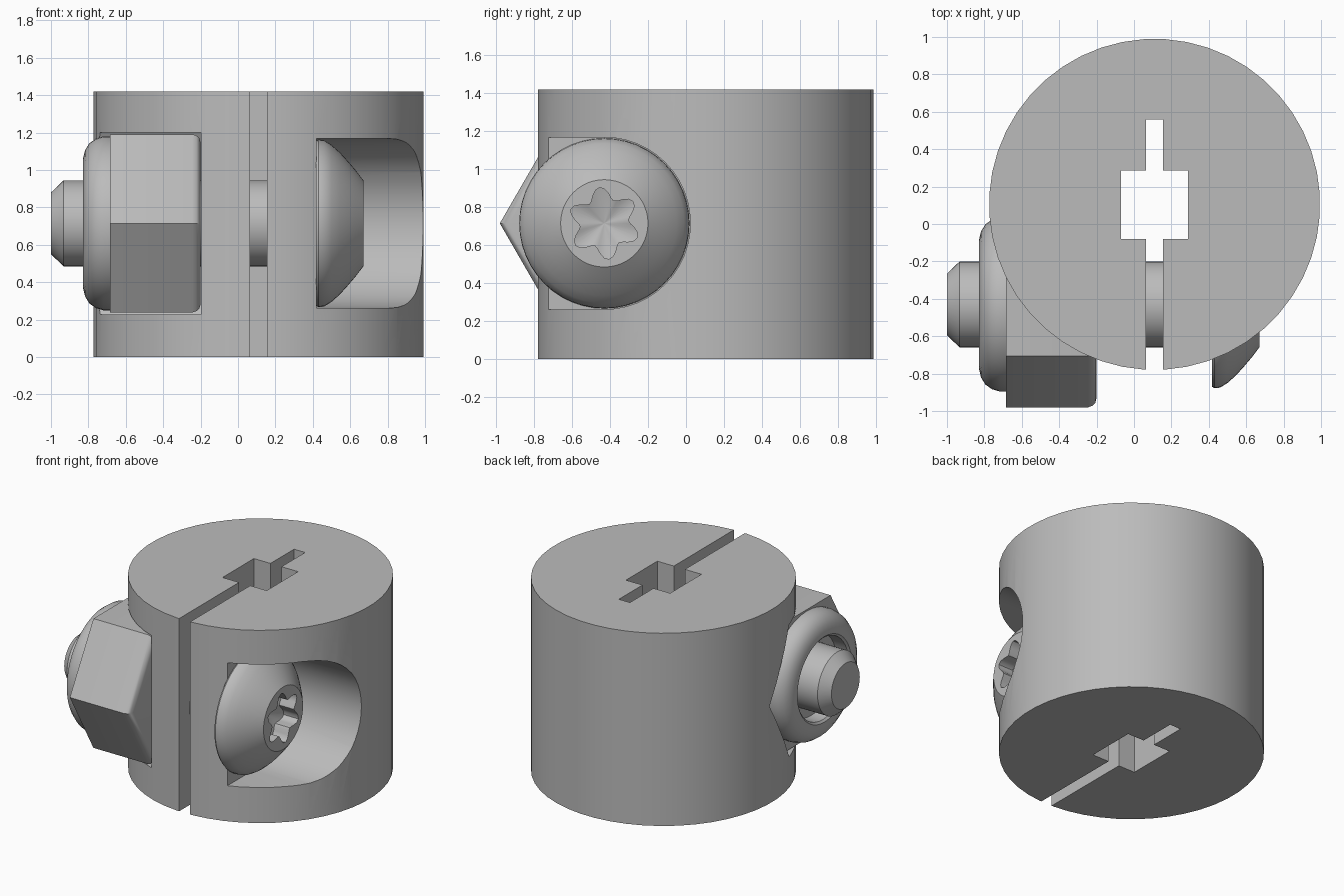
import bpy, bmesh
from math import sin, cos, pi, radians

cube = bpy.data.objects.get("Cube")
if cube:
    bpy.data.objects.remove(cube)

grey = bpy.data.materials.new("plain grey")
grey.use_nodes = True
grey.diffuse_color = (0.5, 0.5, 0.5, 1)
grey.node_tree.nodes["Principled BSDF"].inputs["Base Color"].default_value = (0.5, 0.5, 0.5, 1)

BOLT_Y, BOLT_Z = -0.43, 0.715
HEIGHT = 1.42
CX, CY = 0.11, 0.105


def loft(name, rings):
    """Skin a stack of equal-length point rings and cap both ends."""
    bm = bmesh.new()
    loops = [[bm.verts.new(p) for p in ring] for ring in rings]
    for a, b in zip(loops, loops[1:]):
        for i in range(len(a)):
            j = (i + 1) % len(a)
            bm.faces.new((a[i], a[j], b[j], b[i]))
    bm.faces.new(loops[0][::-1])
    bm.faces.new(loops[-1])
    bmesh.ops.recalc_face_normals(bm, faces=bm.faces)
    mesh = bpy.data.meshes.new(name)
    bm.to_mesh(mesh)
    bm.free()
    mesh.materials.append(grey)
    obj = bpy.data.objects.new(name, mesh)
    bpy.context.collection.objects.link(obj)
    return obj


def circle(radius, n, turn=0.0):
    return [(radius * cos(2 * pi * (i + turn) / n), radius * sin(2 * pi * (i + turn) / n))
            for i in range(n)]


def on_bolt(x, outline):
    """Place a 2D outline square to the bolt axis."""
    return [(x, BOLT_Y + u, BOLT_Z + v) for u, v in outline]


def lathe(name, profile, n):
    return loft(name, [on_bolt(x, circle(r, n)) for x, r in profile])


def cut(obj, cutter):
    mod = obj.modifiers.new("cut", "BOOLEAN")
    mod.operation, mod.solver, mod.object = "DIFFERENCE", "EXACT", cutter
    cutter.hide_render = True
    bpy.context.view_layer.objects.active = obj
    bpy.ops.object.modifier_apply(modifier=mod.name)
    bpy.data.objects.remove(cutter)


def smooth(obj, angle):
    bpy.ops.object.select_all(action="DESELECT")
    obj.select_set(True)
    bpy.context.view_layer.objects.active = obj
    bpy.ops.object.shade_smooth_by_angle(angle=radians(angle))


# Clamp body
body = loft("clamp_body", [[(CX + x, CY + y, z) for x, y in circle(0.885, 48, 0.5)]
                           for z in (0, HEIGHT)])

# Front slit with a square bore
half = [(0.045, -1.2), (0.045, -0.08), (0.18, -0.08), (0.18, 0.285), (0.045, 0.285), (0.045, 0.56)]
slit = half + [(-x, y) for x, y in reversed(half)]
cut(body, loft("slit_cutter", [[(CX + x, y, z) for x, y in slit] for z in (-0.2, HEIGHT + 0.2)]))

# Round-backed pocket for the bolt head, open to the front
R = 0.453
arc = [(R * sin(a), R * cos(a)) for a in [pi * i / 24 for i in range(25)]]
pocket = [(-0.8, R)] + arc + [(-0.8, -R)]
cut(body, loft("head_pocket_cutter", [on_bolt(x, pocket) for x in (0.42, 1.4)]))

# Hexagonal pocket for the nut, open to the front
A = 0.487
hex_pocket = [(-0.8, A), (A * 0.577, A), (A * 1.155, 0), (A * 0.577, -A), (-0.8, -A)]
cut(body, loft("nut_pocket_cutter", [on_bolt(x, hex_pocket) for x in (-1.4, -0.197)]))
smooth(body, 30)

# Bolt shaft with chamfered tip
shaft = lathe("bolt_shaft", [(-1, 0.165), (-0.932, 0.23), (0.5, 0.23)], 40)
smooth(shaft, 25)

# Domed bolt head
head = lathe("bolt_head", [(0.417, 0.44), (0.43, 0.448), (0.46, 0.445), (0.5, 0.42), (0.545, 0.38),
                           (0.59, 0.33), (0.63, 0.283), (0.67, 0.23)], 48)

# Six-lobed drive recess with a shallow conical floor
star = []
for i in range(48):
    a = 2 * pi * i / 48
    r = 0.158 + 0.032 * cos(6 * (a - radians(97)))
    star.append((r * cos(a), r * sin(a)))
cut(head, loft("drive_cutter", [on_bolt(x, [(u * s, v * s) for u, v in star])
                                for x, s in ((0.8, 1), (0.55, 1), (0.51, 0.03))]))
smooth(head, 35)

# Hexagonal nut with a rounded seating edge
nut = loft("hex_nut", [on_bolt(x, circle(r, 6)) for x, r in
                       ((-0.685, 0.55), (-0.245, 0.55), (-0.222, 0.542), (-0.207, 0.526), (-0.2, 0.5))])
smooth(nut, 30)

# Rounded locking collar, hollow around the shaft
collar = lathe("nut_collar", [(-0.68, 0.465), (-0.72, 0.465), (-0.76, 0.453), (-0.795, 0.428),
                              (-0.818, 0.39), (-0.83, 0.34), (-0.828, 0.315), (-0.815, 0.3),
                              (-0.72, 0.295), (-0.72, 0.2)], 48)
smooth(collar, 35)
